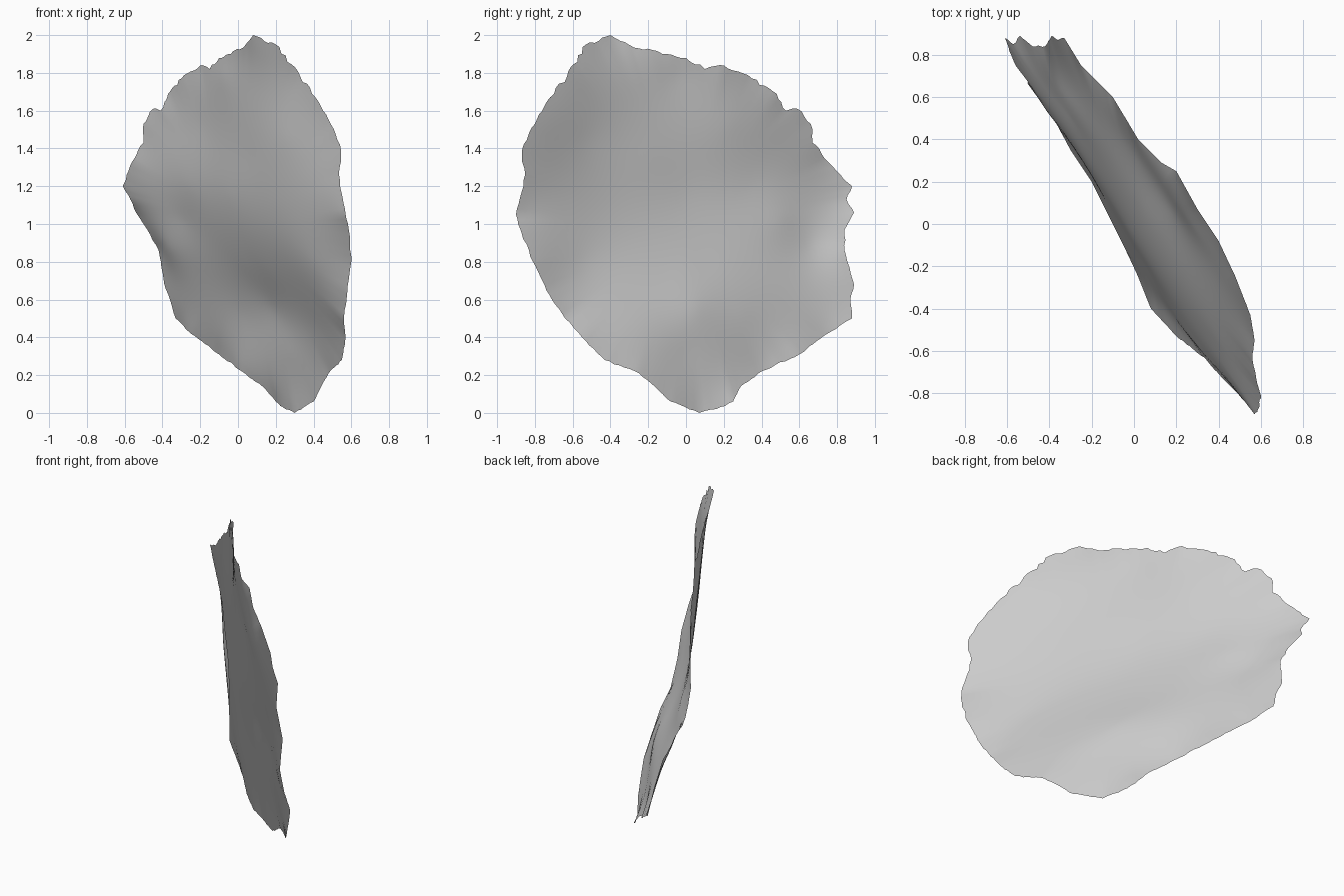
import bpy, bmesh, math, random
from mathutils import Vector

cube = bpy.data.objects.get("Cube")
if cube:
    bpy.data.objects.remove(cube, do_unlink=True)
random.seed(4)

# Torn rim of the sheet, in hundredths: (y, z, x)
RIM = [
    (-40, 200, 8), (-25, 193, 2), (-10, 190, -5), (0, 188, -10), (10, 182, -15),
    (20, 184, -20), (35, 177, -30), (48, 169, -37), (53, 160, -41), (59, 161, -45),
    (66, 153, -50), (67, 143, -50), (75, 133, -56), (82, 126, -59), (88, 120, -61),
    (85, 113, -57), (89, 106, -54), (84, 97, -48), (84, 86, -42), (89, 68, -39),
    (87, 60, -36), (88, 50, -33), (75, 42, -25), (60, 31, -10),
    (40, 22, 2), (29, 14, 13), (25, 6, 20), (16, 2, 25), (7, 0, 30), (-8, 6, 40),
    (-25, 21, 48), (-43, 28, 55), (-55, 40, 57), (-64, 50, 56), (-74, 65, 58),
    (-81, 80, 60), (-87, 95, 59), (-90, 105, 57), (-86, 120, 54), (-86, 142, 54),
    (-80, 153, 49), (-72, 167, 41), (-63, 178, 33), (-53, 195, 20),
]
# Folds inside the rim, in hundredths: (y, z, offset from the leaning plane)
FOLDS = [
    (-52, 145, -8), (-20, 135, -7), (-5, 178, -11), (22, 152, -5), (42, 150, -5),
    (-40, 110, -4), (0, 115, -4), (35, 120, -3), (-55, 80, 4), (-40, 62, 13),
    (-25, 45, 23), (-10, 75, 10), (10, 78, 10), (5, 55, 22), (0, 32, 27),
    (30, 52, 22), (32, 78, 11), (55, 75, 12), (50, 102, 3), (66, 88, 6),
]
CENTRE = Vector((0, 1))
SLOPE = 0.65          # the sheet leans along x = -SLOPE * y
RINGS = 28
STIFFNESS = 0.004


def fine_rim(step=0.03):
    """Split each rim span evenly and roughen the new points, most near the top."""
    points = [Vector((x, y, z)) / 100 for y, z, x in RIM]
    result = []
    for a, b in zip(points, points[1:] + points[:1]):
        count = max(1, round((b - a).length / step))
        for i in range(count):
            p = a.lerp(b, i / count)
            if i:
                rough = 0.01 if p.z > 1.2 else 0.004
                out = Vector((p.y, p.z)) - CENTRE
                out *= random.uniform(-rough, rough) / out.length
                p += Vector((-SLOPE * out.x, out.x, out.y))
            result.append(p)
    return result


def solve(rows):
    """Gauss-Jordan elimination of an augmented matrix."""
    size = len(rows)
    for c in range(size):
        pivot = max(range(c, size), key=lambda r: abs(rows[r][c]))
        rows[c], rows[pivot] = rows[pivot], rows[c]
        rows[c] = [v / rows[c][c] for v in rows[c]]
        for r in range(size):
            f = rows[r][c]
            if r != c and f:
                rows[r] = [v - f * w for v, w in zip(rows[r], rows[c])]
    return [row[-1] for row in rows]


def bend(a, b):
    """Thin-plate kernel."""
    d = (a - b).length_squared
    return d * math.log(d) / 2 if d else 0


# Bend a thin plate through the rim and the folds
knots = [(Vector((y, z)) / 100, x / 100 + SLOPE * y / 100) for y, z, x in RIM]
knots += [(Vector((y, z)) / 100, c / 100) for y, z, c in FOLDS]
spots = [k[0] for k in knots]
matrix = []
for i, (p, value) in enumerate(knots):
    row = [bend(p, q) for q in spots]
    row[i] += STIFFNESS
    matrix.append(row + [1, p.x, p.y, value])
for flat in ([1] * len(spots), [q.x for q in spots], [q.y for q in spots]):
    matrix.append(flat + [0] * 4)
weights = solve(matrix)


def sheet_x(p):
    """Depth of the sheet at a (y, z) point."""
    *pull, base, along, up = weights
    plate = sum(w * bend(p, q) for w, q in zip(pull, spots))
    return plate + base + (along - SLOPE) * p.x + up * p.y


# Sheet, built as rings growing from the centre to the rim
bm = bmesh.new()
rim = fine_rim()
rim_flat = [Vector((p.y, p.z)) for p in rim]
slack = [p.x - sheet_x(q) for p, q in zip(rim, rim_flat)]
rings = []
for k in range(1, RINGS + 1):
    t = k / RINGS
    ring = []
    for q, extra in zip(rim_flat, slack):
        p = CENTRE.lerp(q, t)
        ring.append(bm.verts.new((sheet_x(p) + extra * t ** 9, p.x, p.y)))
    rings.append(ring)
middle = bm.verts.new((sheet_x(CENTRE), *CENTRE))

n = len(rim)
for i in range(n):
    j = (i + 1) % n
    bm.faces.new((middle, rings[0][j], rings[0][i]))
    for inner, outer in zip(rings, rings[1:]):
        bm.faces.new((inner[i], inner[j], outer[j], outer[i]))

mesh = bpy.data.meshes.new("wavy_sheet")
bm.to_mesh(mesh)
bm.free()
mesh.shade_smooth()
sheet = bpy.data.objects.new("wavy_sheet", mesh)
bpy.context.collection.objects.link(sheet)

# Plain grey
grey = bpy.data.materials.new("light_grey")
grey.use_nodes = True
colour = (0.6, 0.6, 0.6, 1)
grey.diffuse_color = colour
grey.node_tree.nodes["Principled BSDF"].inputs["Base Color"].default_value = colour
mesh.materials.append(grey)
